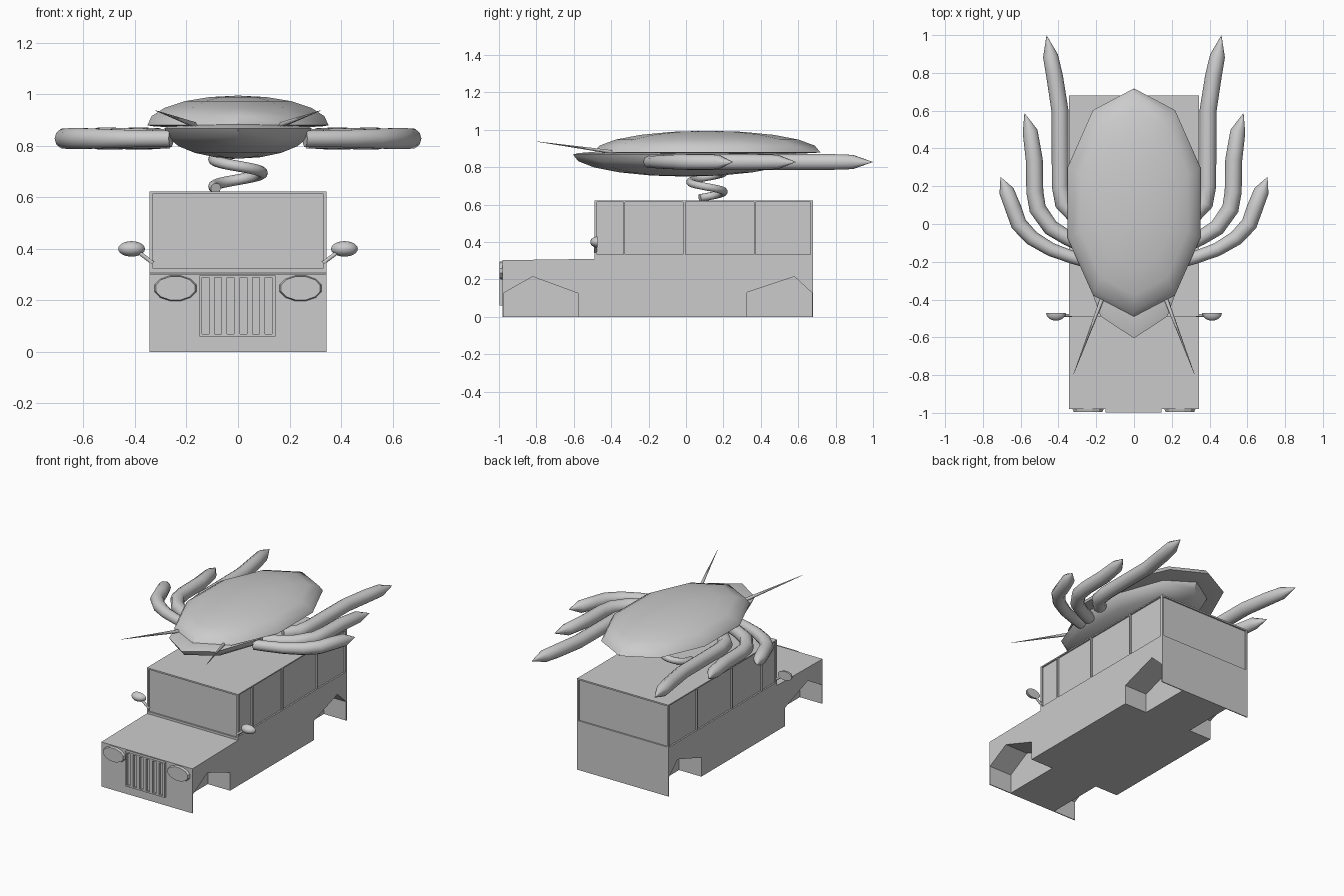
import bpy, bmesh, math
from mathutils import Matrix, Vector

if "Cube" in bpy.data.objects:
    bpy.data.objects.remove(bpy.data.objects["Cube"])


def add_object(name, bm, smooth=False):
    bmesh.ops.recalc_face_normals(bm, faces=bm.faces)
    me = bpy.data.meshes.new(name)
    bm.to_mesh(me)
    bm.free()
    ob = bpy.data.objects.new(name, me)
    bpy.context.collection.objects.link(ob)
    if smooth:
        bpy.ops.object.select_all(action='DESELECT')
        ob.select_set(True)
        bpy.context.view_layer.objects.active = ob
        bpy.ops.object.shade_smooth_by_angle(angle=math.radians(40))
    return ob


def prism(name, profile, x0, x1):
    """Side profile of (y, z) points extruded along x."""
    bm = bmesh.new()
    face = bm.faces.new([bm.verts.new((x0, y, z)) for y, z in profile])
    new = bmesh.ops.extrude_face_region(bm, geom=[face])['geom']
    bmesh.ops.translate(bm, vec=(x1 - x0, 0, 0),
                        verts=[v for v in new if isinstance(v, bmesh.types.BMVert)])
    return add_object(name, bm)


def box(name, x0, x1, y0, y1, z0, z1):
    return prism(name, [(y0, z0), (y1, z0), (y1, z1), (y0, z1)], x0, x1)


def cut(target, cutter):
    mod = target.modifiers.new('cut', 'BOOLEAN')
    mod.operation, mod.solver, mod.object = 'DIFFERENCE', 'EXACT', cutter
    bpy.context.view_layer.objects.active = target
    bpy.ops.object.modifier_apply(modifier=mod.name)
    bpy.data.objects.remove(cutter, do_unlink=True)


def dome(name, center, rx, ry, up, down, sides, rings, turn=0.0):
    """Ellipsoid with different heights above and below its equator."""
    bm = bmesh.new()
    bmesh.ops.create_uvsphere(bm, u_segments=sides, v_segments=rings, radius=1)
    bmesh.ops.rotate(bm, verts=bm.verts, matrix=Matrix.Rotation(turn, 3, 'Z'))
    for v in bm.verts:
        v.co = Vector((v.co.x * rx, v.co.y * ry,
                       v.co.z * (up if v.co.z > 0 else down))) + Vector(center)
    return add_object(name, bm, True)


def tube(name, points, radii, resolution=3):
    cu = bpy.data.curves.new(name, 'CURVE')
    cu.dimensions = '3D'
    cu.bevel_depth = 1.0
    cu.bevel_resolution = resolution
    cu.use_fill_caps = True
    sp = cu.splines.new('POLY')
    sp.points.add(len(points) - 1)
    for p, co, r in zip(sp.points, points, radii):
        p.co = (*co, 1)
        p.radius = r
    ob = bpy.data.objects.new(name, cu)
    bpy.context.collection.objects.link(ob)
    return ob


# Vehicle body
W, BACK, FRONT, CAB = 0.343, 0.68, -0.98, -0.49
body = prism('vehicle_body', [(FRONT, 0), (BACK, 0), (BACK, 0.622), (CAB, 0.622),
                              (CAB, 0.31), (FRONT, 0.303)], -W, W)

# Wheel arches
arches = [[(-0.974, -0.1), (-0.974, 0.128), (-0.82, 0.215), (-0.575, 0.125), (-0.575, -0.1)],
          [(0.325, -0.1), (0.325, 0.13), (0.58, 0.215), (0.674, 0.128), (0.674, -0.1)]]
for s in (-1, 1):
    for arch in arches:
        cut(body, prism('arch_cutter', arch, s * 0.175, s * 0.5))

# Recessed windows
D = 0.01
cut(body, box('window_cutter', -0.332, 0.332, CAB - 0.1, CAB + D, 0.325, 0.612))
cut(body, box('window_cutter', -0.332, 0.332, BACK - D, BACK + 0.1, 0.335, 0.612))
for y0, y1 in ((-0.475, -0.335), (-0.325, -0.015), (-0.003, 0.363), (0.372, 0.665)):
    for s in (-1, 1):
        cut(body, box('window_cutter', s * (W - D), s * (W + 0.1), y0, y1, 0.333, 0.614))

# Grille with vertical slots
grille = box('grille', -0.15, 0.145, -0.998, -0.975, 0.06, 0.297)
for i in range(6):
    x = -0.14 + i * 0.049
    cut(grille, box('slot_cutter', x, x + 0.027, -1.1, -0.985, 0.07, 0.288))

for s, side in ((-1, 'left'), (1, 'right')):
    # Headlights
    bm = bmesh.new()
    bmesh.ops.create_cone(bm, cap_ends=True, segments=12, radius1=1, radius2=0.9, depth=1)
    bmesh.ops.rotate(bm, verts=bm.verts, matrix=Matrix.Rotation(math.radians(15), 3, 'Z'))
    bmesh.ops.scale(bm, verts=bm.verts, vec=(0.087, 0.052, 0.022))
    bmesh.ops.rotate(bm, verts=bm.verts, matrix=Matrix.Rotation(math.pi / 2, 3, 'X'))
    bmesh.ops.translate(bm, verts=bm.verts, vec=(s * 0.243, -0.985, 0.247))
    add_object(side + '_headlight', bm)

    # Mirrors and arms
    bm = bmesh.new()
    bmesh.ops.create_uvsphere(bm, u_segments=16, v_segments=12, radius=1)
    for v in bm.verts:
        v.co = (v.co.x * 0.052 + s * 0.413, min(v.co.y, 0) * 0.04 - 0.472, v.co.z * 0.03 + 0.4)
    bmesh.ops.remove_doubles(bm, verts=bm.verts, dist=0.0005)
    add_object(side + '_mirror', bm, True)
    tube(side + '_mirror_arm', [(s * 0.33, -0.484, 0.345), (s * 0.39, -0.484, 0.39)],
         [0.008, 0.008])

# Coil spring on the roof
coil, n = [], 54
for i in range(n + 1):
    t = i / n
    a = math.radians(205 - 600 * t)
    coil.append((0.095 * math.cos(a), 0.112 + 0.09 * math.sin(a), 0.635 + 0.175 * t))
tube('roof_spring', coil, [0.021] * len(coil))

# Insect shell and underbody, both ten-sided
dome('insect_shell', (0, 0.113, 0.88), 0.37, 0.605, 0.115, 0.012, 10, 10)
dome('insect_underbody', (0, 0.0, 0.868), 0.30, 0.605, 0.025, 0.118, 10, 10)

# Legs and antennae
legs = {
    'front_leg': ([(0.26, -0.195), (0.33, -0.175), (0.44, -0.135), (0.54, -0.075), (0.61, 0.0),
                   (0.638, 0.08), (0.675, 0.175), (0.707, 0.25)],
                  [0.034, 0.034, 0.036, 0.04, 0.043, 0.043, 0.04, 0]),
    'middle_leg': ([(0.27, -0.11), (0.35, -0.075), (0.44, -0.02), (0.51, 0.08), (0.525, 0.17),
                    (0.528, 0.34), (0.55, 0.49), (0.58, 0.588)],
                   [0.04, 0.04, 0.043, 0.045, 0.045, 0.045, 0.04, 0]),
    'rear_leg': ([(0.31, 0.04), (0.375, 0.11), (0.39, 0.2), (0.392, 0.6), (0.42, 0.78),
                  (0.442, 0.89), (0.463, 1.0)],
                 [0.042, 0.045, 0.045, 0.045, 0.044, 0.04, 0]),
}
for s, side in ((-1, 'left'), (1, 'right')):
    for name, (path, radii) in legs.items():
        tube(f'{side}_{name}', [(s * x, y, 0.828) for x, y in path], radii)
    tube(side + '_antenna', [(s * 0.17, -0.40, 0.882), (s * 0.32, -0.795, 0.937)],
         [0.011, 0.001], 1)

# Turn the insect domes so that flat sides face front and back
for name in ('insect_shell', 'insect_underbody'):
    xs = [v.co.x for v in bpy.data.objects[name].data.vertices]
    assert max(xs) > 0.2
